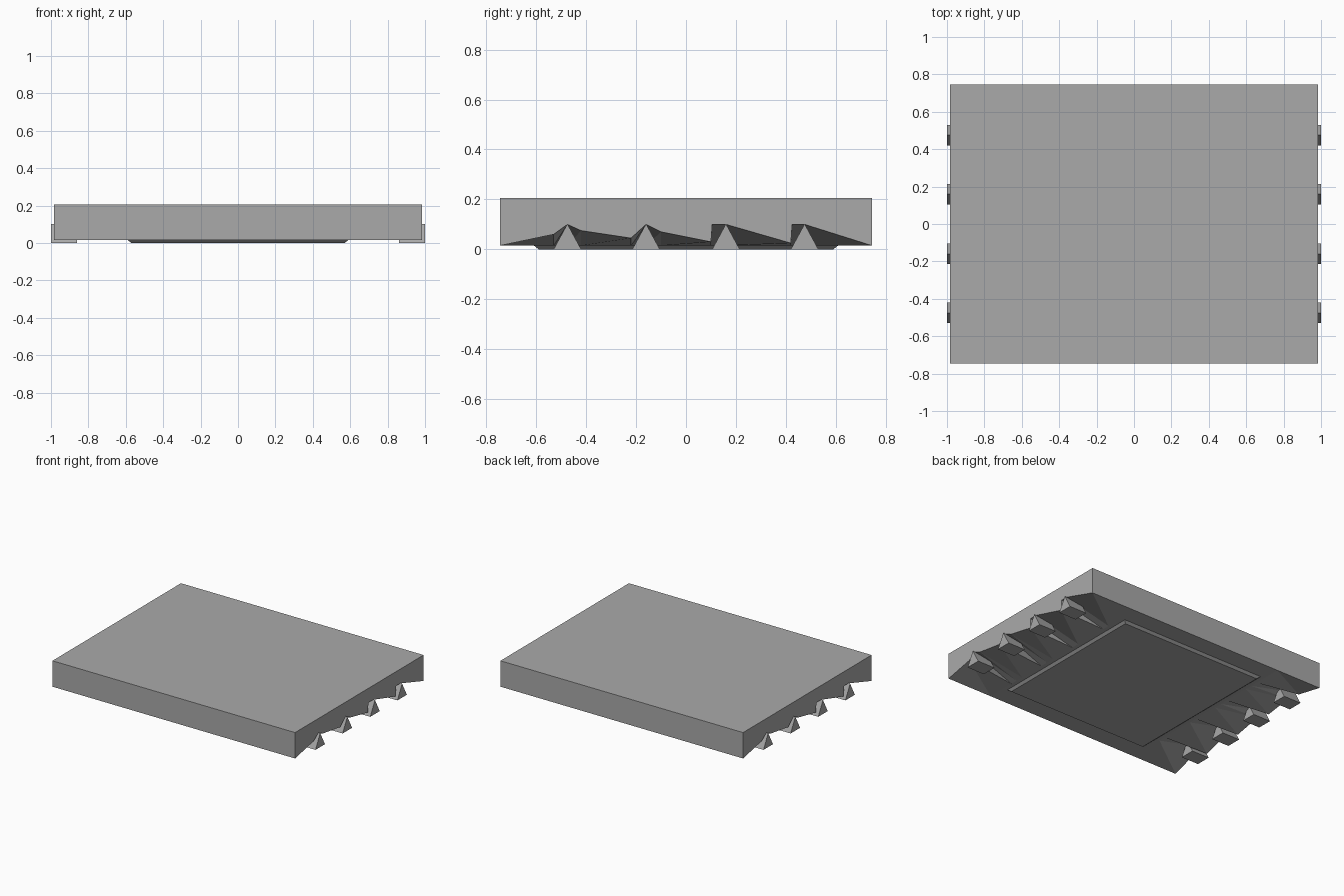
import bpy, bmesh

cube = bpy.data.objects.get("Cube")
if cube:
    bpy.data.objects.remove(cube, do_unlink=True)

grey = bpy.data.materials.new("mid_grey")
grey.use_nodes = True
colour = (0.4, 0.4, 0.4, 1)
grey.diffuse_color = colour
grey.node_tree.nodes["Principled BSDF"].inputs["Base Color"].default_value = colour

HALF_X, HALF_Y, TOP, RIM = 0.985, 0.745, 0.205, 0.015
INNER = 0.62


def finish(name, bm):
    bmesh.ops.remove_doubles(bm, verts=bm.verts, dist=0.0001)
    bmesh.ops.recalc_face_normals(bm, faces=bm.faces)
    mesh = bpy.data.meshes.new(name)
    bm.to_mesh(mesh)
    bm.free()
    mesh.materials.append(grey)
    obj = bpy.data.objects.new(name, mesh)
    bpy.context.collection.objects.link(obj)
    return obj


def face(bm, points):
    bm.faces.new([bm.verts.new(p) for p in points])


# Slab: straight walls front and back, jagged lower edge on both pin sides
edge = [(-HALF_Y, RIM), (-0.53, 0.06), (-0.475, 0.1), (-0.42, 0.075),
        (-0.22, 0.045), (-0.16, 0.1), (-0.1, 0.07), (0.1, 0.03),
        (0.105, 0.1), (0.16, 0.1), (0.42, 0.025), (0.425, 0.1),
        (0.475, 0.1), (HALF_Y, RIM)]
bm = bmesh.new()
face(bm, [(sx * HALF_X, sy * HALF_Y, TOP)
          for sx, sy in ((-1, -1), (1, -1), (1, 1), (-1, 1))])
for s in (1, -1):
    # End wall, including the corners where the sloping underside begins
    face(bm, [(x, s * HALF_Y, z) for x, z in
              ((-HALF_X, RIM), (-INNER, RIM), (INNER, RIM), (HALF_X, RIM),
               (HALF_X, TOP), (-HALF_X, TOP))])
    # Pin-side wall
    face(bm, [(s * HALF_X, s * y, z) for y, z in edge]
         + [(s * HALF_X, s * HALF_Y, TOP), (s * HALF_X, -s * HALF_Y, TOP)])
    # Hollows sloping from the flat underside up to the jagged edge
    for (y0, z0), (y1, z1) in zip(edge, edge[1:]):
        inner0 = (s * INNER, s * y0, RIM)
        outer0 = (s * HALF_X, s * y0, z0)
        outer1 = (s * HALF_X, s * y1, z1)
        inner1 = (s * INNER, s * y1, RIM)
        face(bm, [inner0, outer0, outer1])
        face(bm, [inner0, outer1, inner1])
# Flat middle of the underside
face(bm, [(INNER, y, RIM) for y, z in edge]
     + [(-INNER, -y, RIM) for y, z in edge])
finish("slab", bm)

# Shallow plate under the middle, with bevelled sides
bm = bmesh.new()
bmesh.ops.create_cube(bm, size=1)
for v in bm.verts:
    low = v.co.z < 0
    inset = 0.02 if low else 0
    v.co.x = (1 if v.co.x > 0 else -1) * (0.59 - inset)
    v.co.y = (1 if v.co.y > 0 else -1) * (0.61 - inset)
    v.co.z = 0 if low else RIM + 0.001
finish("bottom_plate", bm)

# Triangular pins along both sides
for s, side in ((1, "left"), (-1, "right")):
    for i, y in enumerate((-0.475, -0.16, 0.16, 0.475)):
        bm = bmesh.new()
        section = [(y - 0.055, 0), (y + 0.055, 0), (y, 0.102)]
        outer = [bm.verts.new((s, a, z)) for a, z in section]
        inner = [bm.verts.new((s * 0.86, a, z)) for a, z in section]
        bm.faces.new(outer)
        bm.faces.new(inner)
        for k in range(3):
            n = (k + 1) % 3
            bm.faces.new([outer[k], outer[n], inner[n], inner[k]])
        finish(f"{side}_pin_{i + 1}", bm)
